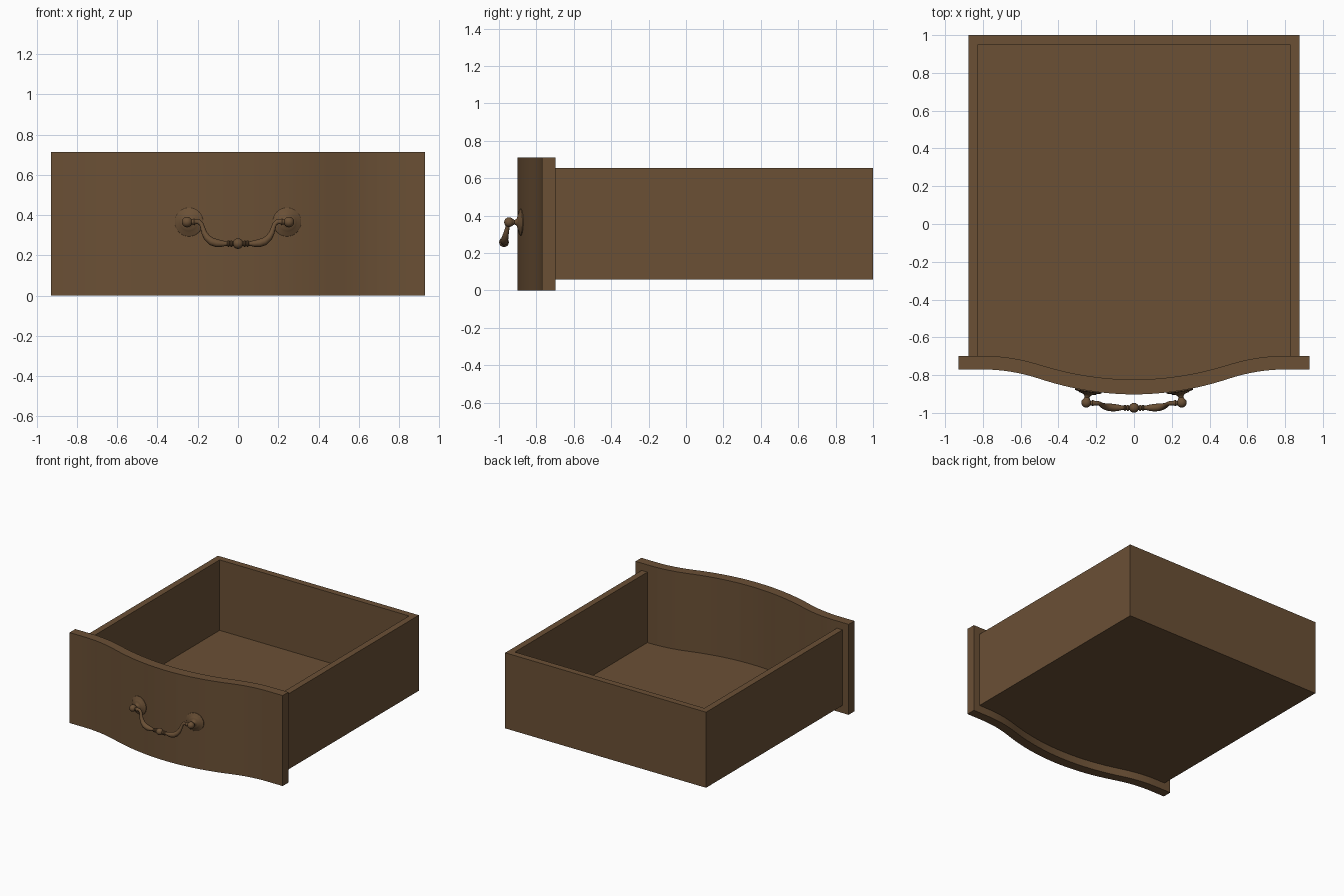
import bpy, bmesh, math
from mathutils import Vector

if "Cube" in bpy.data.objects:
    bpy.data.objects.remove(bpy.data.objects["Cube"])

wood = bpy.data.materials.new("brown_wood")
wood.diffuse_color = (0.145, 0.08, 0.036, 1)
wood.use_nodes = True
wood.node_tree.nodes["Principled BSDF"].inputs["Base Color"].default_value = wood.diffuse_color


def finish(ob, angle):
    ob.data.materials.clear()
    ob.data.materials.append(wood)
    bpy.ops.object.select_all(action='DESELECT')
    ob.select_set(True)
    bpy.context.view_layer.objects.active = ob
    bpy.ops.object.shade_smooth_by_angle(angle=math.radians(angle))


def add_mesh(name, bm, angle=30):
    bmesh.ops.recalc_face_normals(bm, faces=bm.faces[:])
    me = bpy.data.meshes.new(name)
    bm.to_mesh(me)
    bm.free()
    ob = bpy.data.objects.new(name, me)
    bpy.context.collection.objects.link(ob)
    finish(ob, angle)
    return ob


def prism(name, pts, z0, z1):
    bm = bmesh.new()
    f = bm.faces.new([bm.verts.new((x, y, z0)) for x, y in pts])
    ext = bmesh.ops.extrude_face_region(bm, geom=[f])
    top = [v for v in ext['geom'] if isinstance(v, bmesh.types.BMVert)]
    bmesh.ops.translate(bm, vec=(0, 0, z1 - z0), verts=top)
    return add_mesh(name, bm)


def bulge(x):
    # serpentine front: central arc blending into flat ends
    x = abs(x)
    if x < 0.5:
        return 0.132 - 0.33 * x * x
    return 0.55 * max(0, 0.8 - x) ** 2


def curve_line(half, y, k=1.0, n=40):
    return [(half * (2 * i / n - 1), y - k * bulge(half * (2 * i / n - 1)))
            for i in range(n + 1)]


# Curved front board
prism("drawer_front", curve_line(0.928, -0.77) + curve_line(0.928, -0.698, 0.95)[::-1], 0, 0.712)

# Sides and back as one U-shaped wall
prism("drawer_walls", [(-0.875, -0.70), (-0.825, -0.70), (-0.825, 0.95), (0.825, 0.95),
                       (0.825, -0.70), (0.875, -0.70), (0.875, 1.0), (-0.875, 1.0)], 0.06, 0.655)

# Floor follows the curved front
prism("drawer_floor", curve_line(0.825, -0.70, 0.95) + [(0.825, 0.95), (-0.825, 0.95)], 0.06, 0.10)


def lathe(name, profile, loc, axis, n=32):
    bm = bmesh.new()
    vs = [bm.verts.new((r, 0, d)) for r, d in profile]
    es = [bm.edges.new(p) for p in zip(vs, vs[1:])]
    bmesh.ops.spin(bm, geom=vs + es, cent=(0, 0, 0), axis=(0, 0, 1),
                   angle=2 * math.pi, steps=n, use_duplicate=False)
    bmesh.ops.remove_doubles(bm, verts=bm.verts[:], dist=1e-5)
    bmesh.ops.transform(bm, verts=bm.verts[:],
                        matrix=axis.to_track_quat('Z', 'Y').to_matrix().to_4x4())
    bmesh.ops.translate(bm, vec=loc, verts=bm.verts[:])
    return add_mesh(name, bm, 40)


def ball(r, d, start=0.0):
    return [(r * math.sin(a), d - r * math.cos(a)) for a in
            [start + (math.pi - start) * i / 12 for i in range(13)]]


# Rosettes with posts and ball ends, square to the curved board
rosette = [(0, -0.006), (0.071, -0.006), (0.071, 0.003), (0.066, 0.007), (0.05, 0.009),
           (0.045, 0.014), (0.032, 0.017), (0.02, 0.022), (0.014, 0.03), (0.012, 0.036),
           (0.016, 0.041)] + ball(0.026, 0.064, 0.7)
for side, s in (("left", -1), ("right", 1)):
    lathe("rosette_" + side, rosette, (s * 0.243, -0.883, 0.365), Vector((s * 0.158, -1, 0)))

# Swinging pull: path points (x, z, radius), mirrored about the middle
half = [(0.25, 0.365, 0.012), (0.225, 0.366, 0.012), (0.218, 0.366, 0.017), (0.21, 0.367, 0.012),
        (0.195, 0.366, 0.012), (0.182, 0.355, 0.011), (0.175, 0.335, 0.012), (0.168, 0.312, 0.014),
        (0.154, 0.288, 0.017), (0.132, 0.269, 0.020), (0.105, 0.260, 0.020), (0.08, 0.258, 0.016),
        (0.06, 0.258, 0.011), (0.054, 0.258, 0.011), (0.050, 0.258, 0.016), (0.044, 0.258, 0.016),
        (0.040, 0.258, 0.011), (0.036, 0.258, 0.016), (0.030, 0.258, 0.016), (0.026, 0.258, 0.011)]
path = [(-x, z, r) for x, z, r in half] + half[::-1]
cu = bpy.data.curves.new("pull_handle", 'CURVE')
cu.dimensions = '3D'
cu.bevel_depth = 1.0
cu.bevel_resolution = 4
cu.use_fill_caps = True
sp = cu.splines.new('POLY')
sp.points.add(len(path) - 1)
for p, (x, z, r) in zip(sp.points, path):
    p.co = (x, -0.948 - 0.025 * (0.366 - z) / 0.108, z, 1)
    p.radius = r
pull = bpy.data.objects.new("pull_handle", cu)
bpy.context.collection.objects.link(pull)
bpy.ops.object.select_all(action='DESELECT')
pull.select_set(True)
bpy.context.view_layer.objects.active = pull
bpy.ops.object.convert(target='MESH')
finish(bpy.context.view_layer.objects.active, 50)

# Ball in the middle of the pull
lathe("pull_bead", ball(0.026, 0), (0, -0.973, 0.258), Vector((1, 0, 0)), 20)
